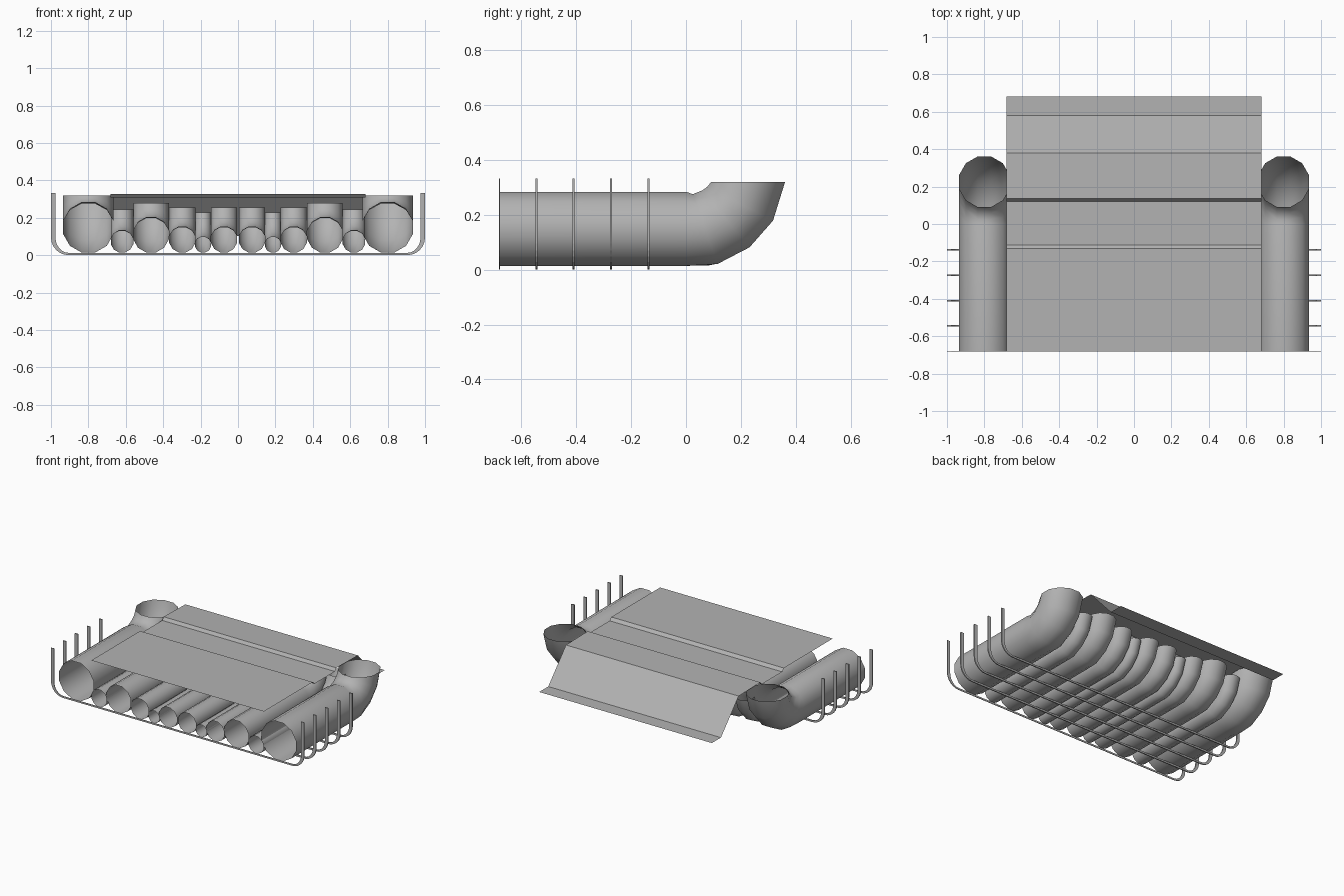
import bpy, bmesh, math
from math import sin, cos, pi

if "Cube" in bpy.data.objects:
    bpy.data.objects.remove(bpy.data.objects["Cube"])

grey = bpy.data.materials.new("dark_grey")
grey.diffuse_color = (0.45, 0.45, 0.45, 1)
grey.use_nodes = True
grey.node_tree.nodes["Principled BSDF"].inputs["Base Color"].default_value = grey.diffuse_color


def make(name, verts, faces, smooth=False):
    me = bpy.data.meshes.new(name)
    me.from_pydata(verts, [], faces)
    bm = bmesh.new()
    bm.from_mesh(me)
    bmesh.ops.recalc_face_normals(bm, faces=bm.faces)
    bm.to_mesh(me)
    bm.free()
    for p in me.polygons:
        p.use_smooth = smooth
    me.materials.append(grey)
    ob = bpy.data.objects.new(name, me)
    bpy.context.collection.objects.link(ob)
    return ob


# Shared pipe path: (y, height above the straight run, bend angle)
PATH = [(-0.682, 0, 0), (0, 0, 0), (0.07, -0.001, 19.5), (0.145, 0.036, 40),
        (0.197, 0.091, 63), (0.226, 0.17, 90)]
SIDES = 12


def pipe(name, x, r):
    """Open 12-sided pipe that turns upward at the back."""
    zc = 0.014 + r
    rad = r / cos(pi / SIDES)
    verts, faces = [], []
    for y, dz, ang in PATH:
        a = math.radians(ang)
        for i in range(SIDES):
            t = 2 * pi * (i + 0.5) / SIDES
            s = rad * sin(t)
            verts.append((x + rad * cos(t), y - s * sin(a), zc + dz + s * cos(a)))
    for k in range(len(PATH) - 1):
        for i in range(SIDES):
            j = (i + 1) % SIDES
            b = k * SIDES
            faces.append((b + i, b + j, b + SIDES + j, b + SIDES + i))
    make(name, verts, faces, True)


# Row of pipes, mirrored left and right
for i, (x, r) in enumerate([(0.80, 0.135), (0.62, 0.06), (0.465, 0.095),
                            (0.298, 0.07), (0.187, 0.043), (0.075, 0.07)]):
    pipe(f"pipe_right_{i + 1}", x, r)
    pipe(f"pipe_left_{i + 1}", -x, r)

# Thin folded cover sheet
fold = [(-0.682, 0.327), (-0.131, 0.327), (-0.112, 0.307), (0.119, 0.307),
        (0.135, 0.327), (0.38, 0.322), (0.58, 0.102), (0.682, 0.102)]
verts = [(sx * 0.682, y, z) for y, z in fold for sx in (-1, 1)]
make("cover_sheet", verts,
     [(2 * k, 2 * k + 1, 2 * k + 3, 2 * k + 2) for k in range(len(fold) - 1)])


# U-shaped support brackets
def bracket(name, y, w):
    R, leg, base, h = 0.095, 0.024, 0.012, 0.333
    half = [((1, h), (1 - leg, h))]
    for k in range(7):
        a = pi / 2 * k / 6
        half.append(((1 - R + R * cos(a), R - R * sin(a)),
                     (1 - R + (R - leg) * cos(a), R - (R - base) * sin(a))))
    prof = half + [((-o[0], o[1]), (-n[0], n[1])) for o, n in reversed(half)]
    vs, fs = [], []
    for o, n in prof:
        vs += [(o[0], y - w, o[1]), (o[0], y + w, o[1]),
               (n[0], y + w, n[1]), (n[0], y - w, n[1])]
    for k in range(len(prof) - 1):
        b = 4 * k
        for i in range(4):
            j = (i + 1) % 4
            fs.append((b + i, b + j, b + 4 + j, b + 4 + i))
    e = len(vs) - 4
    fs += [(0, 1, 2, 3), (e, e + 1, e + 2, e + 3)]
    make(name, vs, fs)


for i, y in enumerate([-0.68, -0.545, -0.41, -0.273, -0.137]):
    bracket(f"bracket_{i + 1}", y, 0.002 if i == 0 else 0.004)
